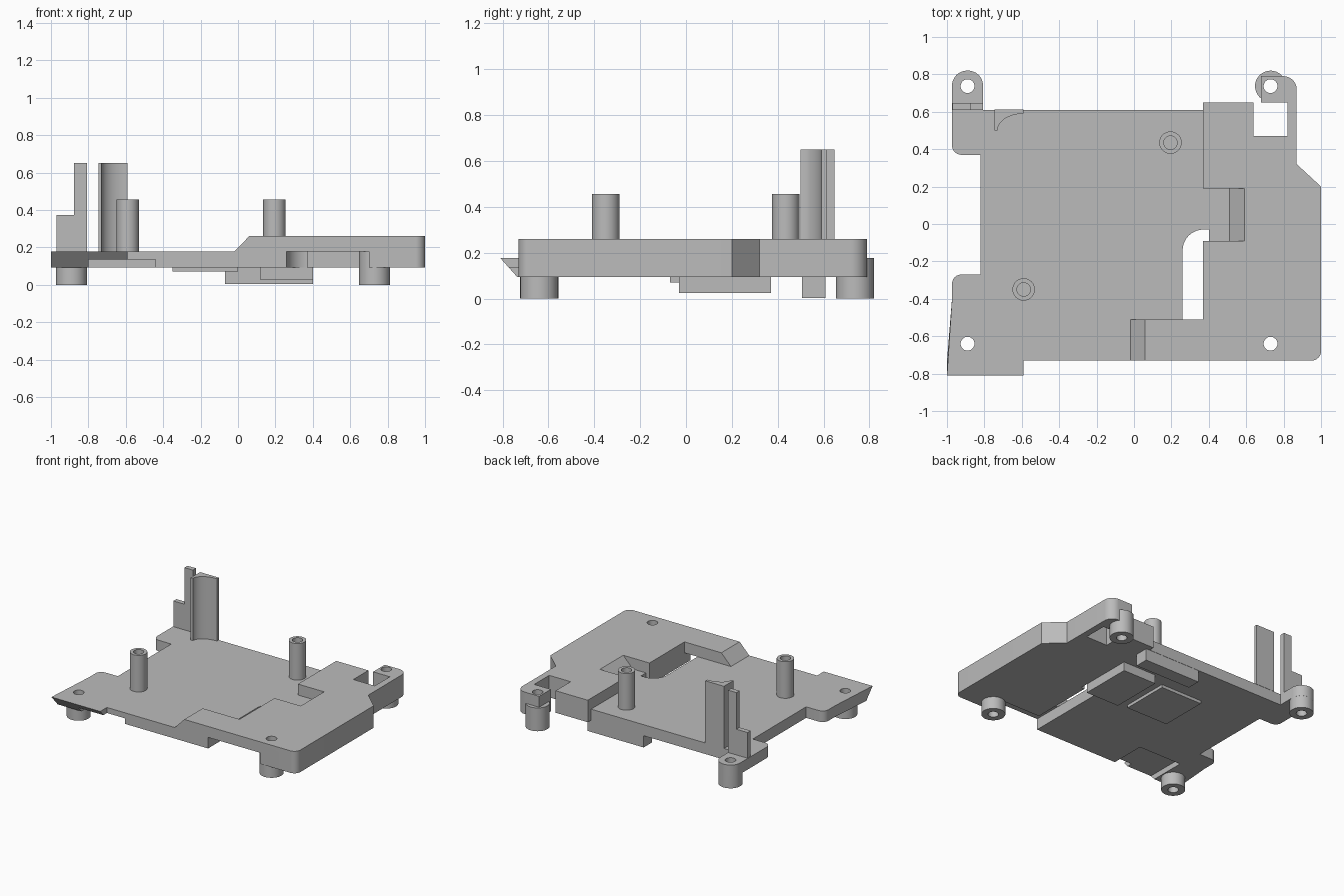
import bpy, bmesh, math
from mathutils import Vector

if "Cube" in bpy.data.objects:
    bpy.data.objects.remove(bpy.data.objects["Cube"], do_unlink=True)

GREY = (0.5, 0.5, 0.5, 1)
mat = bpy.data.materials.new("plain grey")
mat.use_nodes = True
mat.diffuse_color = GREY
bsdf = next(n for n in mat.node_tree.nodes if n.type == "BSDF_PRINCIPLED")
bsdf.inputs["Base Color"].default_value = GREY

BOTTOM, DECK, TOP = 0.093, 0.177, 0.26


def rounded(points, steps=8):
    """Turn (x, y, radius) corners into fillets."""
    out = []
    for i, p in enumerate(points):
        c = Vector(p[:2])
        if len(p) < 3:
            out.append(c)
            continue
        a = (Vector(points[i - 1][:2]) - c).normalized()
        b = (Vector(points[(i + 1) % len(points)][:2]) - c).normalized()
        half = a.angle(b) / 2
        mid = c + (a + b).normalized() * p[2] / math.sin(half)
        start = c + a * p[2] / math.tan(half) - mid
        end = c + b * p[2] / math.tan(half) - mid
        for k in range(steps + 1):
            t = k / steps
            out.append(mid + start.lerp(end, t).normalized() * p[2])
    return out


def prism(name, points, low, high, along_y=False):
    """Extrude an outline upward, or an x-z outline along y."""
    def place(p, h):
        return (p.x, h, p.y) if along_y else (p.x, p.y, h)
    bm = bmesh.new()
    pts = rounded(points)
    rings = [[bm.verts.new(place(p, h)) for p in pts] for h in (low, high)]
    for ring in rings:
        bm.faces.new(ring)
    for i in range(len(pts)):
        bm.faces.new((rings[0][i - 1], rings[0][i], rings[1][i], rings[1][i - 1]))
    bmesh.ops.recalc_face_normals(bm, faces=bm.faces)
    mesh = bpy.data.meshes.new(name)
    bm.to_mesh(mesh)
    bm.free()
    mesh.materials.append(mat)
    obj = bpy.data.objects.new(name, mesh)
    bpy.context.collection.objects.link(obj)
    return obj


def box(name, x0, x1, y0, y1, z0, z1):
    return prism(name, [(x0, y0), (x1, y0), (x1, y1), (x0, y1)], z0, z1)


def cylinder(name, at, radius, z0, z1, sides=32):
    angles = [2 * math.pi * i / sides for i in range(sides)]
    ring = [(at[0] + radius * math.cos(a), at[1] + radius * math.sin(a)) for a in angles]
    return prism(name, ring, z0, z1)


def cut(obj, cutters):
    for c in cutters:
        c.hide_render = True
        mod = obj.modifiers.new("cut", "BOOLEAN")
        mod.operation, mod.solver, mod.object = "DIFFERENCE", "EXACT", c
    deps = bpy.context.evaluated_depsgraph_get()
    mesh = bpy.data.meshes.new_from_object(obj.evaluated_get(deps))
    obj.modifiers.clear()
    obj.data = mesh


# Low deck with rounded corner tabs
deck = prism("low_deck", [
    (-1, -0.81), (-0.59, -0.81), (-0.59, -0.73), (0.06, -0.73), (0.06, -0.51),
    (0.26, -0.51), (0.26, -0.03, 0.11), (0.4, -0.03), (0.4, -0.09), (0.59, -0.09),
    (0.59, 0.19), (0.37, 0.19), (0.37, 0.61), (-0.807, 0.61), (-0.807, 0.82, 0.08),
    (-0.973, 0.82, 0.08), (-0.973, 0.37, 0.05), (-0.82, 0.37), (-0.82, -0.27),
    (-0.973, -0.27, 0.05), (-0.973, -0.4)], BOTTOM, DECK)
# Slanted underside of the front lip
for v in deck.data.vertices:
    if v.co.y < -0.8 and v.co.z < 0.1:
        v.co.y = -0.735

# Raised section wrapping the notch and the rear window
raised = prism("raised_deck", [
    (0.06, -0.73), (1, -0.73, 0.05), (1, 0.2), (0.87, 0.32), (0.87, 0.79, 0.07),
    (0.68, 0.79), (0.68, 0.65), (0.82, 0.65), (0.82, 0.47), (0.64, 0.47),
    (0.64, 0.65), (0.37, 0.65), (0.37, 0.19), (0.59, 0.19), (0.59, -0.09),
    (0.37, -0.09), (0.37, -0.51), (0.06, -0.51)], BOTTOM, TOP)

# Ramps between the two levels
for name, x0, x1, y0, y1 in (("front_ramp", -0.02, 0.06, -0.73, -0.51),
                             ("notch_ramp", 0.51, 0.59, -0.09, 0.19)):
    prism(name, [(x0, DECK), (x1, DECK), (x1, TOP)], y0, y1, along_y=True)

# Feet and bored screw holes
feet = []
holes = []
for name, at, top in (("front_right_foot", (-0.89, -0.64), BOTTOM),
                      ("front_left_foot", (0.73, -0.64), DECK),
                      ("back_right_foot", (-0.89, 0.737), BOTTOM),
                      ("back_left_foot", (0.73, 0.737), DECK)):
    feet.append(cylinder(name, at, 0.083, 0, top))
    holes.append(cylinder("hole_cutter", at, 0.037, -0.1, 0.4))

# Underside recesses
recess = box("recess_cutter", -0.8, -0.44, -0.9, -0.46, 0, 0.135)
channel = box("channel_cutter", 0.26, 0.7, -0.8, -0.58, 0, DECK)
channel_back = box("channel_cutter", 0.26, 0.37, -0.6, -0.4, 0, DECK)

cut(deck, [holes[0], holes[2], recess])
cut(raised, [holes[1], holes[3], channel, channel_back])
for foot, hole in zip(feet, holes):
    cut(foot, [hole])

# Standing posts with blind bores
for name, at in (("front_post", (-0.59, -0.35)), ("back_post", (0.195, 0.435))):
    post = cylinder(name, at, 0.06, DECK, 0.455)
    bore = cylinder("bore_cutter", at, 0.036, 0.25, 0.6)
    cut(post, [bore])
    holes.append(bore)

for c in holes + [recess, channel, channel_back]:
    bpy.data.objects.remove(c, do_unlink=True)

# Stepped upright at the back corner
prism("stepped_upright", [(-0.97, DECK), (-0.807, DECK), (-0.807, 0.65), (-0.877, 0.65),
                          (-0.877, 0.372), (-0.97, 0.372)], 0.61, 0.647, along_y=True)

# Upright with a hollow curved front
arc = [(-0.59 - 0.14 * math.cos(t * math.pi / 20), 0.5 + 0.09 * math.sin(t * math.pi / 20))
       for t in range(11)]
prism("curved_upright", [(-0.59, 0.612), (-0.747, 0.612), (-0.747, 0.5)] + arc, DECK, 0.65)

# Pads under the deck
box("centre_pad", -0.35, 0.0, -0.07, 0.3, 0.07, BOTTOM)
box("side_pad", 0.12, 0.4, -0.03, 0.37, 0.025, BOTTOM)
box("back_pad", -0.07, 0.4, 0.505, 0.608, 0.003, BOTTOM)

# Smooth the round parts and keep hard edges
bpy.ops.object.select_all(action="DESELECT")
for obj in bpy.context.collection.objects:
    if obj.type == "MESH" and mat.name in obj.data.materials:
        obj.select_set(True)
        bpy.context.view_layer.objects.active = obj
bpy.ops.object.shade_smooth_by_angle(angle=math.radians(30))
